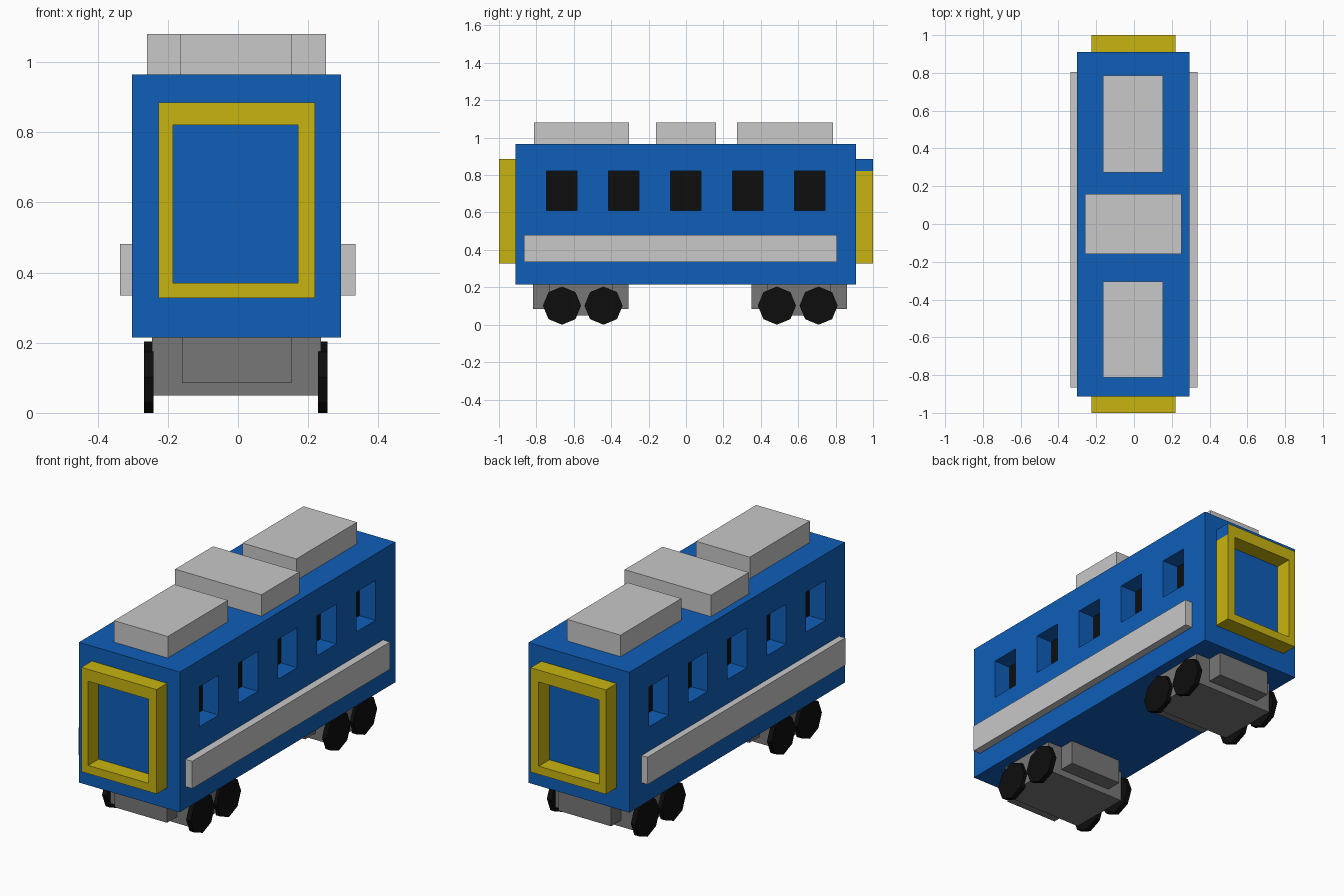
import bpy, bmesh, math
from mathutils import Matrix, Vector

if "Cube" in bpy.data.objects:
    bpy.data.objects.remove(bpy.data.objects["Cube"])


def material(name, rgb):
    m = bpy.data.materials.new(name)
    m.diffuse_color = (*rgb, 1)
    m.use_nodes = True
    m.node_tree.nodes["Principled BSDF"].inputs["Base Color"].default_value = m.diffuse_color
    return m


BLUE = material("blue", (0.0048, 0.112, 0.479))
YELLOW = material("yellow", (0.578, 0.456, 0.005))
LIGHT = material("light grey", (0.58, 0.58, 0.58))
GREY = material("dark grey", (0.184, 0.184, 0.184))
BLACK = material("black", (0.004, 0.004, 0.004))


def add_box(bm, x, y, z):
    """Add an axis-aligned box from (min, max) ranges."""
    size = Vector((x[1] - x[0], y[1] - y[0], z[1] - z[0]))
    mid = Vector((sum(x) / 2, sum(y) / 2, sum(z) / 2))
    mat = Matrix.Translation(mid) @ Matrix.Diagonal(size).to_4x4()
    return bmesh.ops.create_cube(bm, size=1, matrix=mat)["verts"]


def finish(bm, name, *mats):
    bm.normal_update()
    me = bpy.data.meshes.new(name)
    bm.to_mesh(me)
    bm.free()
    for m in mats:
        me.materials.append(m)
    ob = bpy.data.objects.new(name, me)
    bpy.context.collection.objects.link(ob)
    return ob


def box(name, mat, x, y, z):
    bm = bmesh.new()
    add_box(bm, x, y, z)
    return finish(bm, name, mat)


BX, BY, BZ = (-0.302, 0.294), (-0.912, 0.91), (0.215, 0.965)
WIN_Y = [-0.665, -0.333, -0.002, 0.33, 0.661]
WIN_Z = (0.61, 0.823)
HALF, DEPTH = 0.081, 0.095

# Car body: window outlines cut into the box, then pushed in with black panes
bm = bmesh.new()
add_box(bm, BX, BY, BZ)
cuts = [((0, y + s * HALF, 0), (0, 1, 0)) for y in WIN_Y for s in (-1, 1)]
cuts += [((0, 0, z), (0, 0, 1)) for z in WIN_Z]
for co, no in cuts:
    bmesh.ops.bisect_plane(bm, geom=bm.verts[:] + bm.edges[:] + bm.faces[:],
                           plane_co=co, plane_no=no)
bm.normal_update()
panes = []
for f in bm.faces:
    c = f.calc_center_median()
    if (abs(f.normal.x) > 0.9 and WIN_Z[0] < c.z < WIN_Z[1]
            and any(abs(c.y - y) < HALF for y in WIN_Y)):
        panes.append(f)
for f in bmesh.ops.extrude_discrete_faces(bm, faces=panes)["faces"]:
    f.material_index = 1
    inward = -DEPTH if f.calc_center_median().x > 0 else DEPTH
    bmesh.ops.translate(bm, verts=f.verts[:], vec=(inward, 0, 0))
bmesh.ops.recalc_face_normals(bm, faces=bm.faces[:])
finish(bm, "car_body", BLUE, BLACK)

# Yellow gangway frames at both ends
FX, FZ = (-0.226, 0.219), (0.327, 0.885)
IX, IZ = (-0.186, 0.171), (0.371, 0.821)
for name, y in (("front", (-1.0, BY[0])), ("rear", (BY[1], 1.0))):
    bm = bmesh.new()
    top = add_box(bm, FX, y, (IZ[1], FZ[1]))
    add_box(bm, FX, y, (FZ[0], IZ[0]))
    add_box(bm, (FX[0], IX[0]), y, IZ)
    add_box(bm, (IX[1], FX[1]), y, IZ)
    if name == "rear":
        # the right end of the rear top bar is blue
        bm.normal_update()
        for f in {f for v in top for f in v.link_faces}:
            f.material_index = int(f.normal.x > 0.9)
    finish(bm, name + "_gangway_frame", YELLOW, BLUE)

# Side rails
box("right_side_rail", LIGHT, (BX[1], 0.335), (-0.865, 0.806), (0.335, 0.481))
box("left_side_rail", LIGHT, (-0.337, BX[0]), (-0.865, 0.806), (0.335, 0.481))

# Roof units
for name, x, y in (("front", (-0.164, 0.154), (-0.813, -0.305)),
                   ("middle", (-0.26, 0.251), (-0.16, 0.16)),
                   ("rear", (-0.164, 0.154), (0.273, 0.787))):
    box(name + "_roof_unit", LIGHT, x, y, (BZ[1], 1.08))

# Bogies: a long narrow beam, a wide block and four eight-sided wheels
for name, mid, axles in (("front", -0.562, (-0.663, -0.441)),
                         ("rear", 0.606, (0.486, 0.709))):
    box(name + "_bogie_beam", GREY, (-0.16, 0.152),
        (mid - 0.255, mid + 0.255), (0.085, BZ[0]))
    box(name + "_bogie_block", GREY, (-0.245, 0.237),
        (mid - 0.17, mid + 0.17), (0.05, BZ[0]))
    bm = bmesh.new()
    for y in axles:
        for x in (-0.255, 0.242):
            bmesh.ops.create_cone(
                bm, cap_ends=True, segments=8, radius1=0.102, radius2=0.102,
                depth=0.027, matrix=Matrix.Translation((x, y, 0.102))
                @ Matrix.Rotation(math.pi / 2, 4, "Y"))
    finish(bm, name + "_wheels", BLACK)
